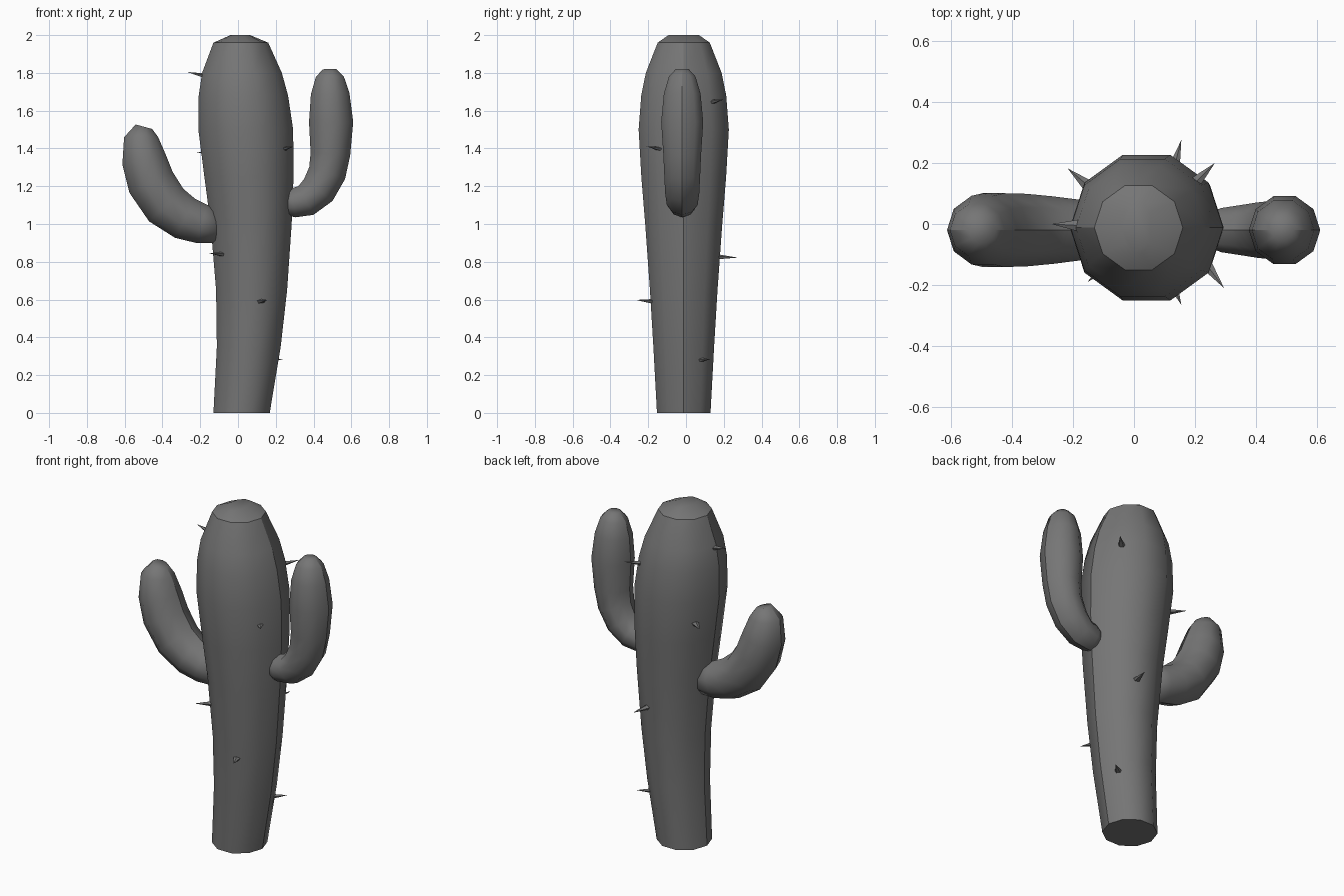
import bpy, bmesh, math
from mathutils import Vector, Matrix

if "Cube" in bpy.data.objects:
    bpy.data.objects.remove(bpy.data.objects["Cube"])

SIDES = 10
CY = -0.012
grey = bpy.data.materials.new("dark_grey")
grey.diffuse_color = (0.18, 0.18, 0.18, 1)
grey.use_nodes = True
grey.node_tree.nodes["Principled BSDF"].inputs["Base Color"].default_value = grey.diffuse_color


def finish(bm, name, angle):
    bmesh.ops.recalc_face_normals(bm, faces=bm.faces)
    me = bpy.data.meshes.new(name)
    bm.to_mesh(me)
    bm.free()
    me.materials.append(grey)
    ob = bpy.data.objects.new(name, me)
    bpy.context.collection.objects.link(ob)
    bpy.ops.object.select_all(action='DESELECT')
    ob.select_set(True)
    bpy.context.view_layer.objects.active = ob
    bpy.ops.object.shade_smooth_by_angle(angle=math.radians(angle), keep_sharp_edges=True)
    return ob


def loft(name, rings, angle, sharp_ring=None):
    """rings: (centre, in-plane axis, in-plane radius, y radius)"""
    bm = bmesh.new()
    loops = []
    for c, u, ru, rv in rings:
        loops.append([bm.verts.new(c + u * ru * math.cos(a) + Vector((0, rv * math.sin(a), 0)))
                      for a in (2 * math.pi * i / SIDES for i in range(SIDES))])
    for a, b in zip(loops, loops[1:]):
        for i in range(SIDES):
            j = (i + 1) % SIDES
            bm.faces.new((a[i], a[j], b[j], b[i]))
        # creases along the two sides
        if sharp_ring is None or b is not loops[-1]:
            for i in (0, SIDES // 2):
                bm.edges.get((a[i], b[i])).smooth = False
    bm.faces.new(loops[0][::-1])
    bm.faces.new(loops[-1])
    if sharp_ring is not None:
        ring = loops[sharp_ring]
        for i in range(SIDES):
            bm.edges.get((ring[i], ring[(i + 1) % SIDES])).smooth = False
    return finish(bm, name, angle)


# Trunk: z, left x, right x
X = Vector((1, 0, 0))
profile = [(0, -.13, .168), (.35, -.112, .226), (.65, -.116, .26), (1.0, -.145, .284),
           (1.25, -.178, .294), (1.5, -.21, .292), (1.68, -.208, .265), (1.8, -.19, .232),
           (1.96, -.13, .16)]
rings = [(Vector(((l + r) / 2, CY, z)), X, (r - l) / 2, (r - l) / 2) for z, l, r in profile]
rings.append((Vector((.012, CY, 2.0)), X, .052, .085))
loft("trunk", rings, 60, sharp_ring=-2)


# Arms: path of x, z, radius
def arm(name, path):
    pts = [Vector((x, CY - .008, z)) for x, z, r in path]
    rings = []
    for i, p in enumerate(pts):
        t = (pts[min(i + 1, len(pts) - 1)] - pts[max(i - 1, 0)]).normalized()
        u = Vector((t.z, 0, -t.x))
        rings.append((p, u, path[i][2], path[i][2]))
    loft(name, rings, 80)


arm("right_arm", [(.24, 1.10, .055), (.29, 1.11, .076), (.36, 1.125, .086), (.425, 1.18, .095),
                  (.472, 1.27, .10), (.489, 1.37, .105), (.493, 1.54, .117), (.488, 1.69, .102),
                  (.486, 1.78, .074), (.485, 1.82, .036)])
arm("left_arm", [(-.10, .98, .083), (-.19, 1.0, .105), (-.28, 1.03, .116), (-.38, 1.10, .125),
                 (-.46, 1.22, .127), (-.497, 1.34, .118), (-.513, 1.46, .09), (-.498, 1.515, .045)])

# Spines: base and tip points
spines = [((-.18, -.005, 1.785), (-.27, 0, 1.805)), ((.13, .18, .825), (.155, .275, .822)),
          ((.20, .135, 1.645), (.265, .20, 1.66)), ((-.15, .125, 1.375), (-.217, .182, 1.38)),
          ((.235, -.13, 1.395), (.295, -.21, 1.412)), ((.12, -.18, .59), (.155, -.265, .598)),
          ((-.085, -.13, .84), (-.152, -.19, .845)), ((.17, .075, .28), (.237, .127, .284))]
for n, (b, t) in enumerate(spines):
    b, t = Vector(b), Vector(t)
    d = t - b
    bm = bmesh.new()
    bmesh.ops.create_cone(bm, cap_ends=True, segments=5, radius1=.021, radius2=0, depth=d.length)
    side = d.cross(Vector((0, 0, 1))).normalized()
    up = side.cross(d).normalized()
    m = Matrix((side, up * .6, d.normalized())).transposed().to_4x4()
    bmesh.ops.transform(bm, matrix=Matrix.Translation((b + t) / 2) @ m, verts=bm.verts)
    finish(bm, f"spine_{n + 1}", 30)
